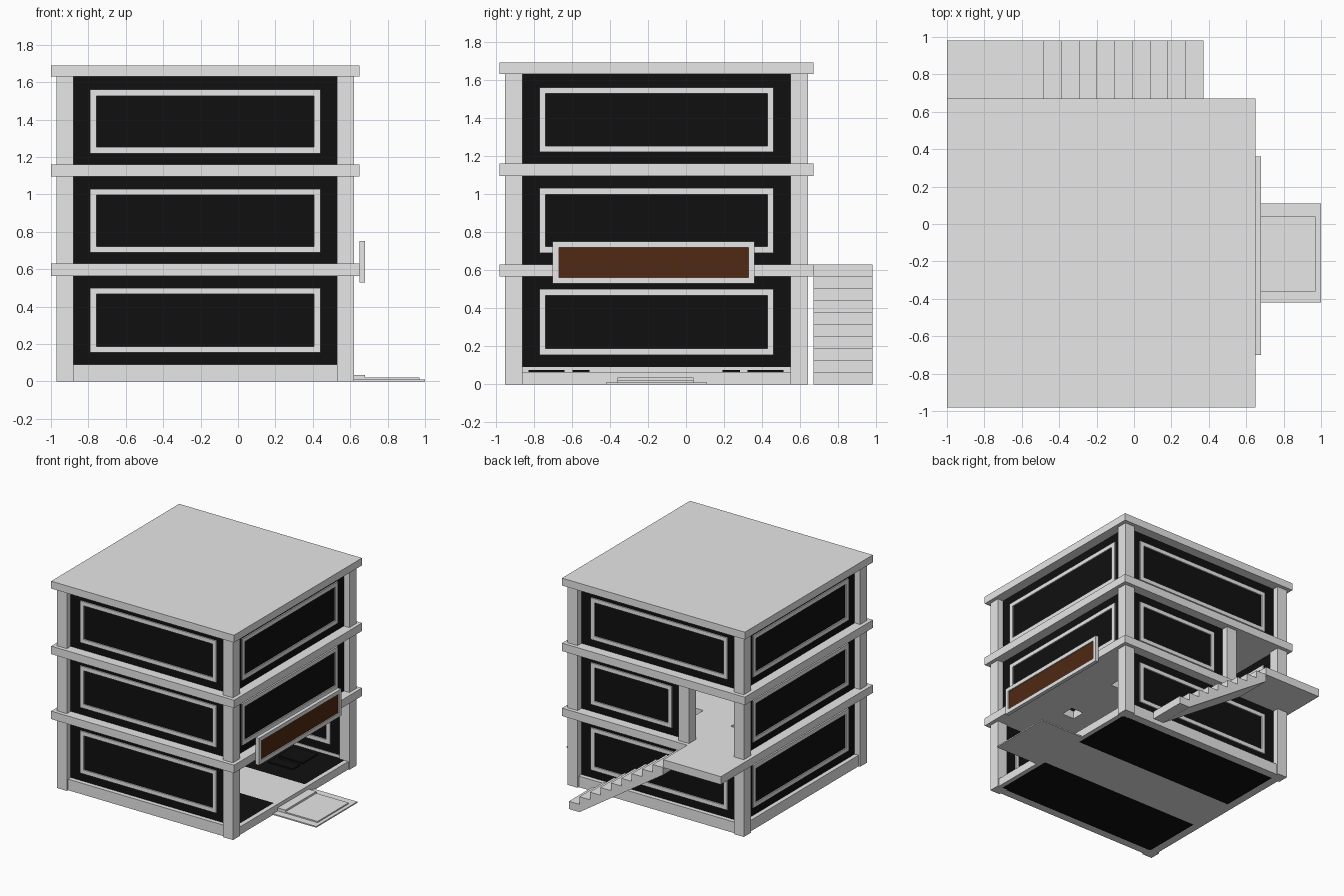
import bpy, bmesh

if "Cube" in bpy.data.objects:
    bpy.data.objects.remove(bpy.data.objects["Cube"])


def material(name, rgb):
    m = bpy.data.materials.new(name)
    m.diffuse_color = (*rgb, 1.0)
    m.use_nodes = True
    m.node_tree.nodes["Principled BSDF"].inputs["Base Color"].default_value = m.diffuse_color
    return m


GREY = material("pale grey", (0.8, 0.8, 0.8))
BLACK = material("black", (0.005, 0.005, 0.005))
BROWN = material("dark brown", (0.08, 0.022, 0.006))


def finish(name, bm, mat):
    bmesh.ops.recalc_face_normals(bm, faces=bm.faces[:])
    me = bpy.data.meshes.new(name)
    bm.to_mesh(me)
    bm.free()
    me.materials.append(mat)
    ob = bpy.data.objects.new(name, me)
    bpy.context.collection.objects.link(ob)
    return ob


def boxes(name, ranges, mat):
    """One object from boxes given as (x0, x1, y0, y1, z0, z1)."""
    bm = bmesh.new()
    for x0, x1, y0, y1, z0, z1 in ranges:
        vs = bmesh.ops.create_cube(bm, size=1)["verts"]
        for v in vs:
            v.co = (x1 if v.co.x > 0 else x0,
                    y1 if v.co.y > 0 else y0,
                    z1 if v.co.z > 0 else z0)
    return finish(name, bm, mat)


def along(axis, a0, a1, d0, d1, z0, z1):
    """Box running along x or y, with d as the depth direction."""
    return (a0, a1, d0, d1, z0, z1) if axis == "x" else (d0, d1, a0, a1, z0, z1)


def ring(axis, a0, a1, d0, d1, z0, z1, w):
    """Four bars of a rectangular frame."""
    return [along(axis, a0, a1, d0, d1, z0, z0 + w),
            along(axis, a0, a1, d0, d1, z1 - w, z1),
            along(axis, a0, a0 + w, d0, d1, z0 + w, z1 - w),
            along(axis, a1 - w, a1, d0, d1, z0 + w, z1 - w)]


def wall(name, axis, a0, a1, d0, d1, floor):
    """Black wall panel with a raised grey window frame on both sides."""
    z0, z1, f0, f1 = FLOORS[floor]
    tag = f"{name}_{floor + 1}"
    boxes("wall_" + tag, [along(axis, a0, a1, d0, d1, z0, z1)], BLACK)
    boxes("window_frame_" + tag,
          ring(axis, a0 + 0.09, a1 - 0.09, d0 - 0.01, d1 + 0.01, f0, f1, 0.033), GREY)


# wall bottom, wall top, frame bottom, frame top
FLOORS = [(0.09, 0.565, 0.155, 0.50), (0.63, 1.095, 0.69, 1.03), (1.16, 1.63, 1.22, 1.56)]

# Floor slabs and roof
slab = boxes("floor_slab_2", [(-1, 0.65, -0.98, 0.67, 0.565, 0.63)], GREY)
boxes("floor_slab_3", [(-1, 0.65, -0.98, 0.67, 1.095, 1.16)], GREY)
boxes("roof_slab", [(-1, 0.65, -0.98, 0.67, 1.63, 1.69)], GREY)

# Square light wells cut through the first slab
cutter = boxes("light_well_cutter", [(x - 0.055, x + 0.055, y - 0.055, y + 0.055, 0.5, 0.7)
                                     for x in (-0.61, -0.175, 0.26) for y in (-0.41, 0.16)], GREY)
cutter.hide_render = True
cutter.hide_viewport = True
cutter.display_type = "WIRE"
cut = slab.modifiers.new("light_wells", "BOOLEAN")
cut.operation = "DIFFERENCE"
cut.solver = "EXACT"
cut.object = cutter

# Corner columns on every storey
for i, (z0, z1) in enumerate([(0, 0.565), (0.63, 1.095), (1.16, 1.63)]):
    boxes(f"corner_columns_{i + 1}", [(x, x + 0.09, y, y + 0.09, z0, z1)
                                      for x in (-0.97, 0.53) for y in (-0.95, 0.55)], GREY)
boxes("landing_column", [(-0.475, -0.38, 0.55, 0.64, 0.63, 1.095)], GREY)

# Walls: the ground floor is open on the right, the second has a doorway at the back
for f in range(3):
    wall("front", "x", -0.88, 0.53, -0.90, -0.875, f)
    wall("left", "y", -0.86, 0.55, -0.92, -0.895, f)
    if f > 0:
        wall("right", "y", -0.86, 0.55, 0.545, 0.57, f)
    wall("back", "x", -0.38 if f == 1 else -0.88, 0.53, 0.565, 0.59, f)

# Base curb and ground floor
boxes("base_curb", [(-0.88, 0.53, -0.935, -0.87, 0, 0.09), (-0.88, 0.53, 0.56, 0.625, 0, 0.09),
                    (-0.955, -0.89, -0.86, 0.55, 0, 0.09)], GREY)
boxes("entrance_sill", [(0.575, 0.61, -0.86, 0.55, 0, 0.065)], GREY)
boxes("floor_path", [(-0.89, 0.575, -0.36, 0.04, 0, 0.065)], GREY)
boxes("dark_floor", [(-0.89, 0.575, -0.87, -0.36, 0, 0.065),
                     (-0.89, 0.575, 0.04, 0.56, 0, 0.065)], BLACK)
# Low dark pads, mirrored about the path
C = -0.157
boxes("floor_pads", [(x, x + 0.22, C + s * a if s > 0 else C - b, C + b if s > 0 else C - a,
                      0.064, 0.075)
                     for x in (-0.7, -0.28, 0.14) for s in (1, -1)
                     for a, b in ((0.35, 0.44), (0.48, 0.67))], BLACK)

# Entrance steps
boxes("entrance_steps", [(0.61, 1.0, -0.42, 0.11, 0, 0.01),
                         (0.61, 0.97, -0.36, 0.04, 0.01, 0.02),
                         (0.61, 0.68, -0.36, 0.04, 0.02, 0.035)], GREY)

# Sign board over the entrance
boxes("sign_frame", ring("y", -0.70, 0.36, 0.65, 0.68, 0.53, 0.75, 0.032), GREY)
boxes("sign_back", [(0.65, 0.662, -0.67, 0.33, 0.56, 0.72)], GREY)
boxes("sign_panel", [(0.662, 0.671, -0.668, 0.328, 0.562, 0.718)], BROWN)

# Landing and outside stair
boxes("stair_landing", [(-1, -0.48, 0.67, 0.98, 0.565, 0.63)], GREY)
N, RISE, RUN = 9, 0.0628, 0.0945
profile = [(-0.48, 0.505)]
for i in range(N):
    z = RISE * (N - i)
    profile += [(-0.48 + RUN * i, z), (-0.48 + RUN * (i + 1), z)]
profile += [(0.37, 0), (0.275, 0)]
bm = bmesh.new()
face = bm.faces.new([bm.verts.new((x, 0.67, z)) for x, z in profile])
side = bmesh.ops.extrude_face_region(bm, geom=[face])["geom"]
for v in side:
    if isinstance(v, bmesh.types.BMVert):
        v.co.y = 0.98
finish("outside_stair", bm, GREY)
